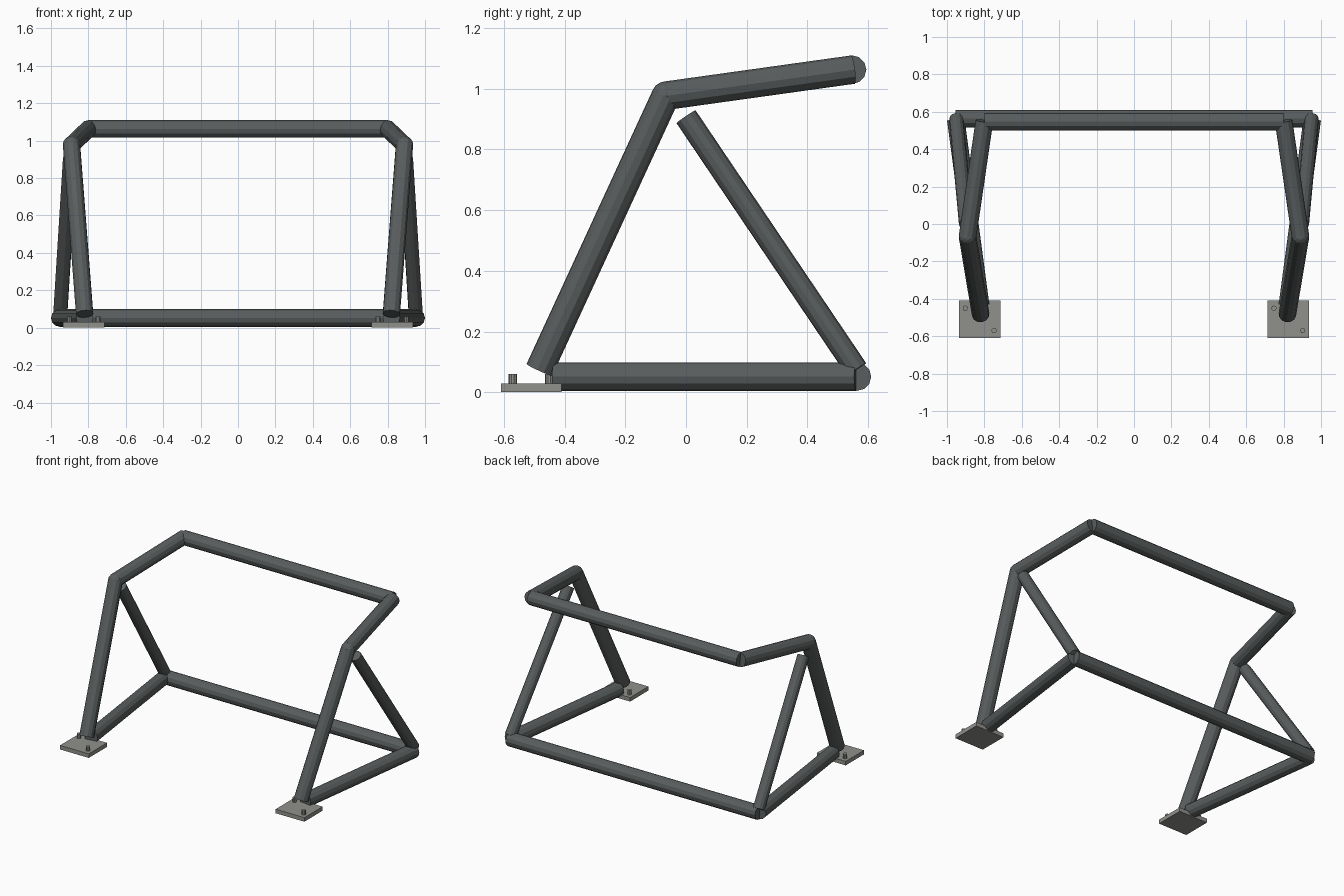
import bpy, bmesh
from mathutils import Vector, Matrix

if "Cube" in bpy.data.objects:
    bpy.data.objects.remove(bpy.data.objects["Cube"])


def material(name, rgb):
    m = bpy.data.materials.new(name)
    m.diffuse_color = (*rgb, 1)
    m.use_nodes = True
    m.node_tree.nodes["Principled BSDF"].inputs["Base Color"].default_value = m.diffuse_color
    return m


TUBE = material("dark grey tube", (0.10, 0.11, 0.11))
STEEL = material("plate grey", (0.28, 0.28, 0.265))
R = 0.047


def finish(bm, name, mat):
    me = bpy.data.meshes.new(name)
    bm.to_mesh(me)
    bm.free()
    me.materials.append(mat)
    ob = bpy.data.objects.new(name, me)
    bpy.context.collection.objects.link(ob)
    return ob


def tube(name, a, b, r=R, mat=TUBE, sides=12):
    a, b = Vector(a), Vector(b)
    d = b - a
    rot = d.to_track_quat('Z', 'Y').to_matrix().to_4x4()
    bm = bmesh.new()
    bmesh.ops.create_cone(bm, cap_ends=True, segments=sides, radius1=r, radius2=r,
                          depth=d.length, matrix=Matrix.Translation((a + b) / 2) @ rot)
    return finish(bm, name, mat)


def joint(name, p, r=R):
    bm = bmesh.new()
    bmesh.ops.create_uvsphere(bm, u_segments=12, v_segments=8, radius=r,
                              matrix=Matrix.Translation(p))
    return finish(bm, name, TUBE)


def plate(name, x, y):
    bm = bmesh.new()
    bmesh.ops.create_cube(bm, size=1, matrix=Matrix.Translation((x, y, 0.016))
                          @ Matrix.Diagonal((0.22, 0.2, 0.028, 1)))
    return finish(bm, name, STEEL)


# cross bars
tube("top_bar", (-0.80, 0.547, 1.063), (0.80, 0.547, 1.063))
tube("rear_lower_bar", (-0.955, 0.563, 0.052), (0.955, 0.563, 0.052))

for side, s in (("left", -1), ("right", 1)):
    foot = (s * 0.82, -0.483, 0.074)
    bend = (s * 0.89, -0.067, 0.977)
    # hoop leg, bend and upper arm
    tube(side + "_hoop_leg", foot, bend)
    joint(side + "_hoop_bend", bend)
    tube(side + "_upper_arm", bend, (s * 0.80, 0.55, 1.063))
    # floor rail and diagonal brace
    tube(side + "_floor_rail", (s * 0.82, -0.435, 0.052), (s * 0.953, 0.56, 0.052))
    tube(side + "_brace", (s * 0.95, 0.562, 0.075), (s * 0.898, 0.0, 0.908), 0.038)
    # mounting plate with two bolts
    px, py = s * 0.825, -0.51
    plate(side + "_foot_plate", px, py)
    for i, (dx, dy) in enumerate(((-0.077, 0.06), (0.077, -0.06))):
        tube(f"{side}_bolt_{i + 1}", (px + dx, py + dy, 0.02),
             (px + dx, py + dy, 0.06), 0.014, STEEL, 10)
